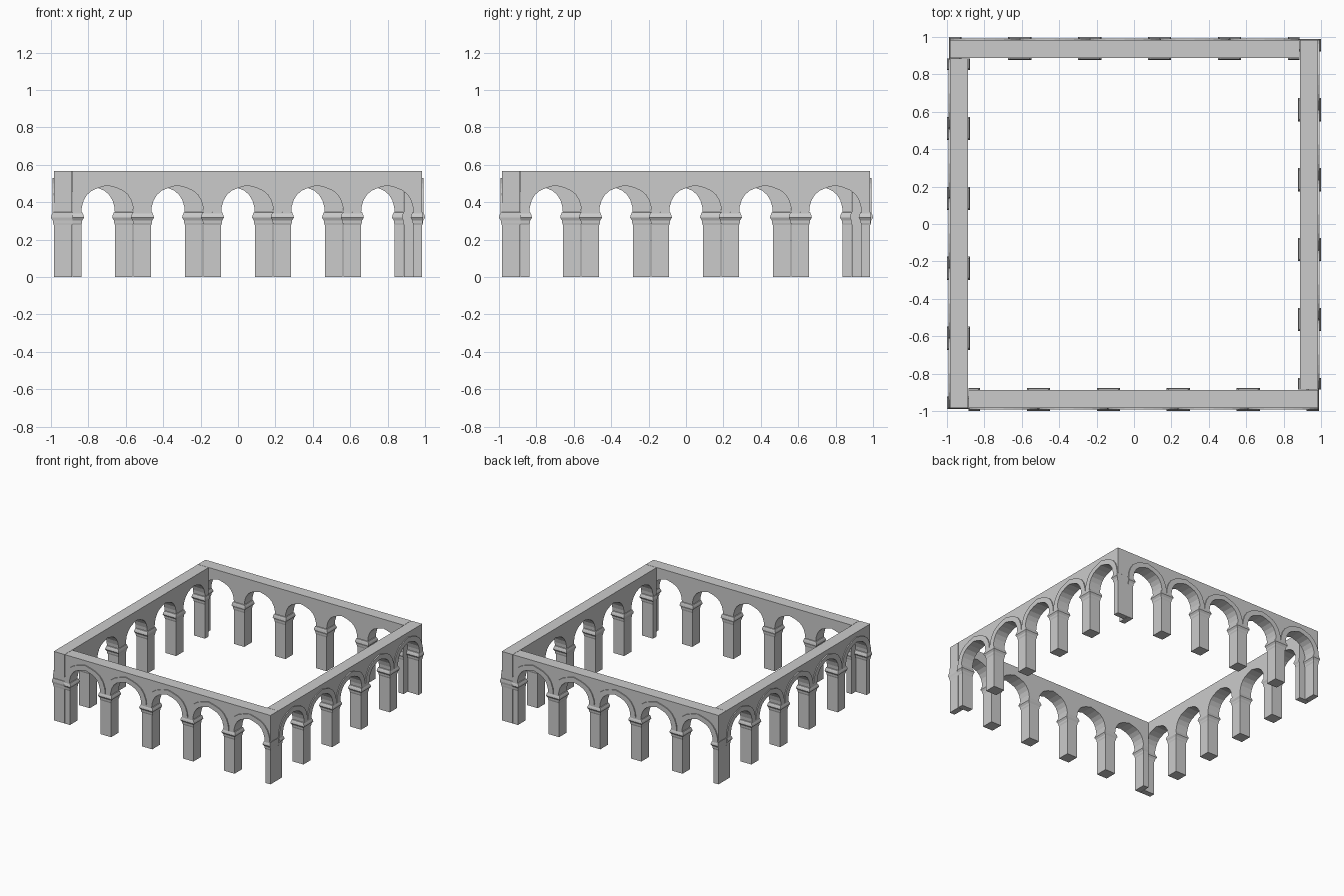
import bpy, bmesh
from mathutils import Matrix
from math import pi

if "Cube" in bpy.data.objects:
    bpy.data.objects.remove(bpy.data.objects["Cube"])

PITCH, BAYS = 0.374, 5
X0, X1 = -0.885, 0.985          # one wall; the other three are turned copies
Y_OUT, Y_IN = -0.985, -0.887
PIER, TOP, SPRING = 0.047, 0.566, 0.34

# half arches: (distance from bay centre, height), springing to apex
INNER = [(0.14, SPRING), (0.137, 0.375), (0.127, 0.41), (0.109, 0.44),
         (0.083, 0.462), (0.045, 0.478), (0, 0.490)]
OUTER = [(0.187, SPRING), (0.181, 0.39), (0.165, 0.435), (0.139, 0.472),
         (0.102, 0.499), (0.055, 0.516), (0, 0.530)]
# capital: (height, overhang)
CAPITAL = [(0.278, 0), (0.29, 0.004), (0.302, 0.005), (0.318, 0.015),
           (0.330, 0.012), (0.345, 0.006), (0.347, 0)]


def arch(half, cx):
    left = [(cx - d, z) for d, z in half]
    return left + [(cx + d, z) for d, z in reversed(half[:-1])]


def prism(bm, pts, ya, yb):
    a = [bm.verts.new((x, ya, z)) for x, z in pts]
    b = [bm.verts.new((x, yb, z)) for x, z in pts]
    n = len(pts)
    bm.faces.new(a)
    bm.faces.new(b[::-1])
    for i in range(n):
        bm.faces.new((a[i], b[i], b[(i + 1) % n], a[(i + 1) % n]))


def finish(bm, name, k):
    bmesh.ops.rotate(bm, verts=bm.verts, cent=(0, 0, 0), matrix=Matrix.Rotation(k * pi / 2, 3, 'Z'))
    bmesh.ops.recalc_face_normals(bm, faces=bm.faces)
    bmesh.ops.triangulate(bm, faces=[f for f in bm.faces if len(f.verts) > 4])
    me = bpy.data.meshes.new(name)
    bm.to_mesh(me)
    bm.free()
    ob = bpy.data.objects.new(name, me)
    bpy.context.collection.objects.link(ob)


centres = [X0 + PITCH * (i + 0.5) for i in range(BAYS)]
for k, side in enumerate(("front", "right", "back", "left")):
    # wall with piers and five openings cut down to the ground
    bm = bmesh.new()
    outline = [(X0, TOP), (X0, 0)]
    for c in centres:
        outline += [(c - 0.14, 0)] + arch(INNER, c) + [(c + 0.14, 0)]
    outline += [(X1, 0), (X1, TOP)]
    prism(bm, outline, Y_OUT, Y_IN)
    finish(bm, side + "_arcade_wall", k)

    # raised bands around the arches, outer face only
    bm = bmesh.new()
    for c in centres:
        prism(bm, arch(OUTER, c) + arch(INNER, c)[::-1], Y_OUT - 0.008, Y_OUT + 0.002)
    finish(bm, side + "_arch_bands", k)

    # moulded capitals, halved at the wall ends
    bm = bmesh.new()
    for i in range(BAYS + 1):
        c = X0 + i * PITCH
        rings = []
        for z, o in CAPITAL:
            xa = X0 if i == 0 else c - PIER - o
            xb = X1 + o * 0.3 if i == BAYS else c + PIER + o
            ya, yb = Y_OUT - o, Y_IN + o * 0.7
            rings.append([bm.verts.new((x, y, z)) for x, y in
                          ((xa, ya), (xb, ya), (xb, yb), (xa, yb))])
        for a, b in zip(rings, rings[1:]):
            for j in range(4):
                n = (j + 1) % 4
                bm.faces.new((a[j], a[n], b[n], b[j]))
        bm.faces.new(rings[0][::-1])
        bm.faces.new(rings[-1])
    finish(bm, side + "_capitals", k)
